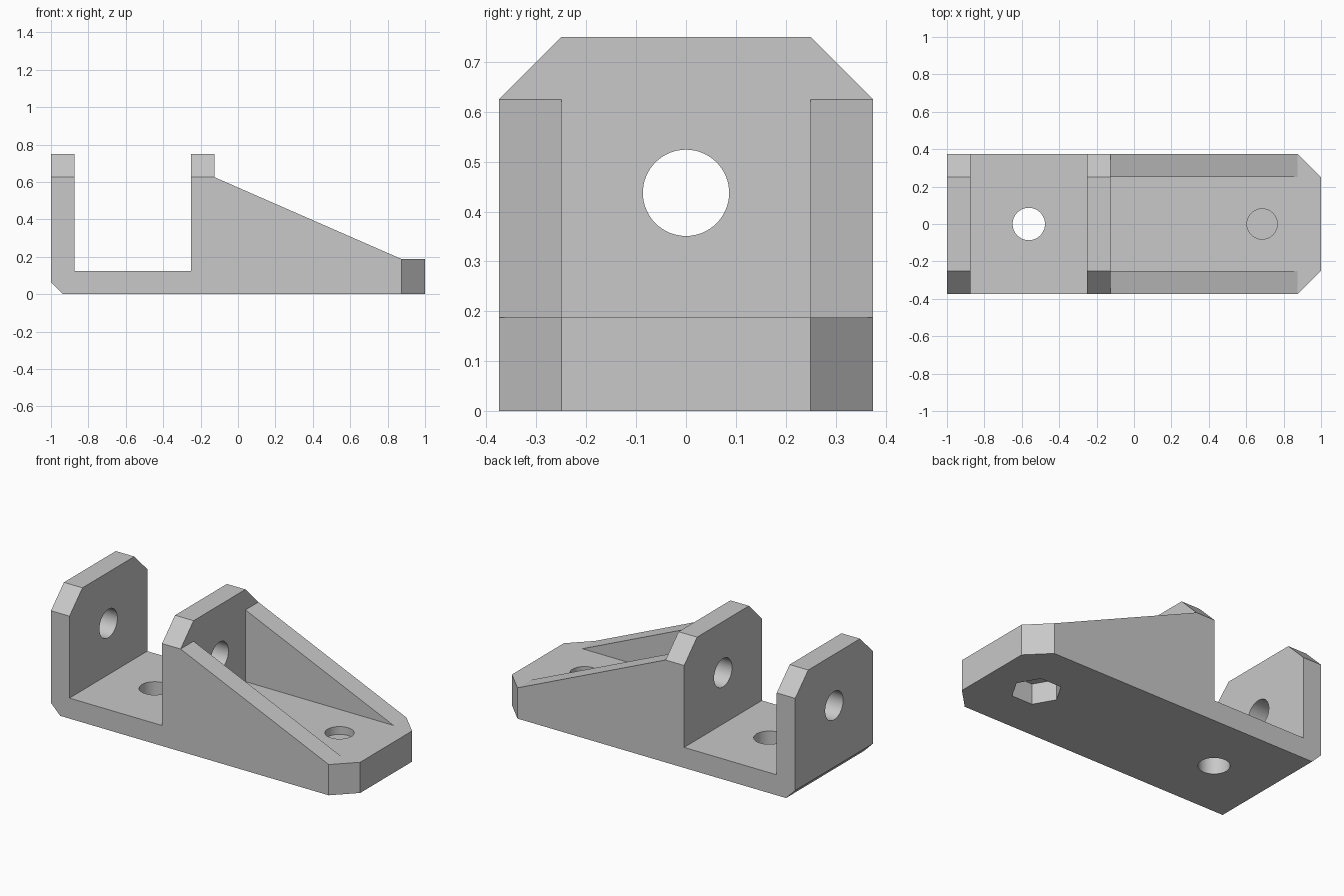
import bpy, bmesh, math
from mathutils import Vector

if "Cube" in bpy.data.objects:
    bpy.data.objects.remove(bpy.data.objects["Cube"], do_unlink=True)

grey = bpy.data.materials.new("plain grey")
grey.use_nodes = True
grey.diffuse_color = (0.58, 0.58, 0.58, 1)
grey.node_tree.nodes["Principled BSDF"].inputs["Base Color"].default_value = grey.diffuse_color


def prism(name, points, start, end):
    """Solid swept from one outline of 3D points by the vector start -> end."""
    bm = bmesh.new()
    low = [bm.verts.new(Vector(p) + Vector(start)) for p in points]
    high = [bm.verts.new(Vector(p) + Vector(end)) for p in points]
    bm.faces.new(low)
    bm.faces.new(high)
    for i in range(len(points)):
        j = (i + 1) % len(points)
        bm.faces.new((low[i], low[j], high[j], high[i]))
    bmesh.ops.recalc_face_normals(bm, faces=bm.faces)
    mesh = bpy.data.meshes.new(name)
    bm.to_mesh(mesh)
    bm.free()
    mesh.materials.append(grey)
    obj = bpy.data.objects.new(name, mesh)
    bpy.context.collection.objects.link(obj)
    return obj


def along_y(name, profile, half):
    return prism(name, [(x, 0, z) for x, z in profile], (0, -half, 0), (0, half, 0))


def ring(radius, sides):
    steps = [2 * math.pi * i / sides for i in range(sides)]
    return [(radius * math.cos(a), radius * math.sin(a)) for a in steps]


def upright_hole(name, x, radius, sides, bottom, top):
    outline = [(x + u, v, 0) for u, v in ring(radius, sides)]
    return prism(name, outline, (0, 0, bottom), (0, 0, top))


def combine(target, tool, operation):
    """Apply a boolean and discard the helper."""
    tool.hide_render = True
    mod = target.modifiers.new(tool.name, "BOOLEAN")
    mod.operation, mod.solver, mod.object = operation, "EXACT", tool
    bpy.context.view_layer.objects.active = target
    bpy.ops.object.modifier_apply(modifier=mod.name)
    bpy.data.objects.remove(tool, do_unlink=True)


# Side silhouette: two lugs, floor between them, sloped ribs and end pad
bracket = along_y("bracket", [
    (-0.9375, 0), (1, 0), (1, 0.1875), (0.875, 0.1875), (-0.125, 0.625),
    (-0.125, 0.75), (-0.25, 0.75), (-0.25, 0.125), (-0.875, 0.125),
    (-0.875, 0.75), (-1, 0.75), (-1, 0.0625)], 0.5)

# Trim to width with chamfered lug tops
end_outline = [(0.375, -0.1), (0.375, 0.625), (0.15, 0.85)]
end_outline += [(-y, z) for y, z in reversed(end_outline)]
combine(bracket, prism("end_outline", [(0, y, z) for y, z in end_outline],
                       (-1.2, 0, 0), (1.2, 0, 0)), "INTERSECT")

# Clip the two vertical corners of the end pad
plan = [(-1.2, 0.6), (0.65, 0.6), (1.1, 0.15)]
plan += [(x, -y) for x, y in reversed(plan)]
combine(bracket, prism("plan_outline", [(x, y, 0) for x, y in plan],
                       (0, 0, -0.2), (0, 0, 1)), "INTERSECT")

# Hollow between the ribs
combine(bracket, along_y("rib_pocket", [
    (-0.125, 0.1875), (0.875, 0.1875), (0.875, 0.8), (-0.125, 0.8)], 0.25), "DIFFERENCE")

# Axle hole through both lugs
axle = [(0, u, 0.4375 + v) for u, v in ring(0.0865, 64)]
combine(bracket, prism("axle_hole", axle, (-1.1, 0, 0), (0.1, 0, 0)), "DIFFERENCE")

# Floor hole, blind screw hole, and hexagonal nut pocket underneath
combine(bracket, upright_hole("floor_hole", -0.5625, 0.0865, 64, -0.1, 0.3), "DIFFERENCE")
combine(bracket, upright_hole("screw_hole", 0.685, 0.081, 64, 0.14, 0.3), "DIFFERENCE")
combine(bracket, upright_hole("nut_pocket", 0.685, 0.14, 6, -0.1, 0.125), "DIFFERENCE")

# Smooth hole walls, crisp edges elsewhere
bpy.ops.object.select_all(action="DESELECT")
bracket.select_set(True)
bpy.context.view_layer.objects.active = bracket
bpy.ops.object.shade_smooth_by_angle(angle=math.radians(20))
